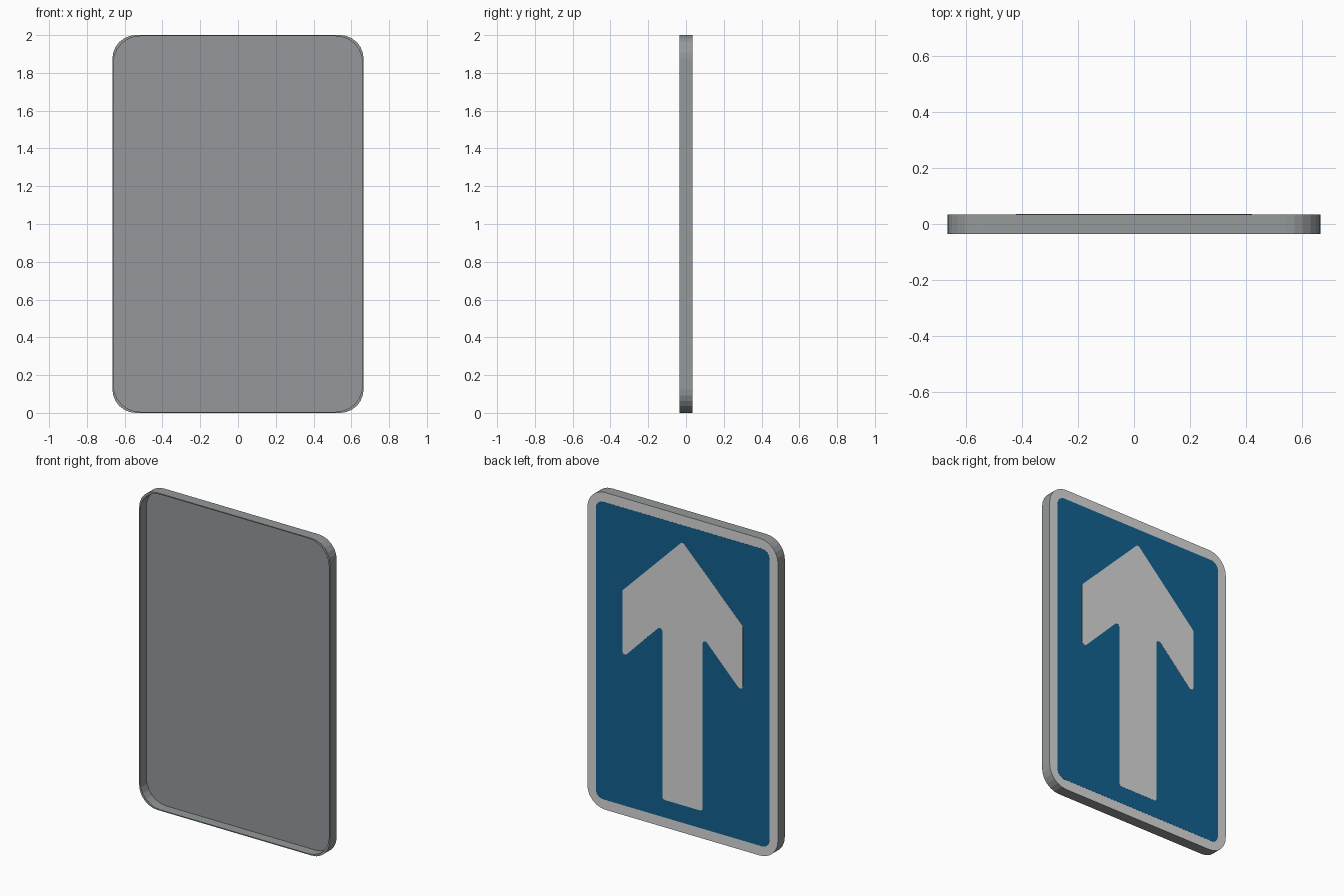
import bpy, bmesh, math
from mathutils import Vector

if "Cube" in bpy.data.objects:
    bpy.data.objects.remove(bpy.data.objects["Cube"])


def material(name, rgb):
    m = bpy.data.materials.new(name)
    m.diffuse_color = (*rgb, 1)
    m.use_nodes = True
    m.node_tree.nodes["Principled BSDF"].inputs["Base Color"].default_value = m.diffuse_color
    return m


rim_grey = material("rim grey", (0.30, 0.32, 0.32))
back_grey = material("back grey", (0.30, 0.31, 0.33))
white = material("sign white", (0.68, 0.69, 0.68))
blue = material("sign blue", (0.006, 0.12, 0.28))


def fillet(corners, r, seg):
    """Round every corner of an (x, z) polygon with radius r."""
    pts = []
    n = len(corners)
    for i in range(n):
        p = Vector(corners[i])
        a = (Vector(corners[i - 1]) - p).normalized()
        b = (Vector(corners[(i + 1) % n]) - p).normalized()
        half = a.angle(b) / 2
        centre = p + (a + b).normalized() * (r / math.sin(half))
        start = p + a * (r / math.tan(half)) - centre
        end = p + b * (r / math.tan(half)) - centre
        sweep = math.atan2(start.x * end.y - start.y * end.x, start.dot(end))
        for k in range(seg + 1):
            t = sweep * k / seg
            c, s = math.cos(t), math.sin(t)
            pts.append((centre.x + start.x * c - start.y * s,
                        centre.y + start.x * s + start.y * c))
    return pts


def rounded_rect(w, h, r, seg):
    return fillet([(-w, 1 - h), (w, 1 - h), (w, 1 + h), (-w, 1 + h)], r, seg)


def loft(name, rings, mats, rule=None):
    """Join (outline, y) rings into a closed solid."""
    bm = bmesh.new()
    loops = [[bm.verts.new((x, y, z)) for x, z in pts] for pts, y in rings]
    for a, b in zip(loops, loops[1:]):
        for i in range(len(a)):
            j = (i + 1) % len(a)
            bm.faces.new((a[i], a[j], b[j], b[i]))
    bm.faces.new(loops[0])
    bm.faces.new(loops[-1])
    bmesh.ops.recalc_face_normals(bm, faces=bm.faces)
    if rule:
        for f in bm.faces:
            f.material_index = rule(f)
    me = bpy.data.meshes.new(name)
    bm.to_mesh(me)
    bm.free()
    for m in mats:
        me.materials.append(m)
    ob = bpy.data.objects.new(name, me)
    bpy.context.collection.objects.link(ob)
    return ob


# Shallow tray: printed face towards +y, hollow open towards -y
FACE = 0.0335
outer = rounded_rect(0.665, 1.0, 0.125, 6)
inner = rounded_rect(0.659, 0.994, 0.14, 6)


def tray_rule(f):
    if f.normal.y > 0.9:
        return 2
    if f.normal.y < -0.9 and f.calc_center_median().y > 0:
        return 1
    return 0


loft("sign_tray", [(outer, FACE), (outer, -0.035), (inner, -0.035), (inner, 0.027)],
     [rim_grey, back_grey, white], tray_rule)

# Blue field
field = rounded_rect(0.605, 0.938, 0.05, 6)
loft("blue_field", [(field, FACE), (field, 0.0342)], [blue])

# White arrow pointing up
side = [(0.14, 0.173), (0.14, 1.275), (0.42, 0.99), (0.42, 1.415)]
arrow = side + [(0, 1.835)] + [(-x, z) for x, z in reversed(side)]
arrow = fillet(arrow, 0.018, 4)
loft("arrow", [(arrow, 0.0342), (arrow, 0.035)], [white])
